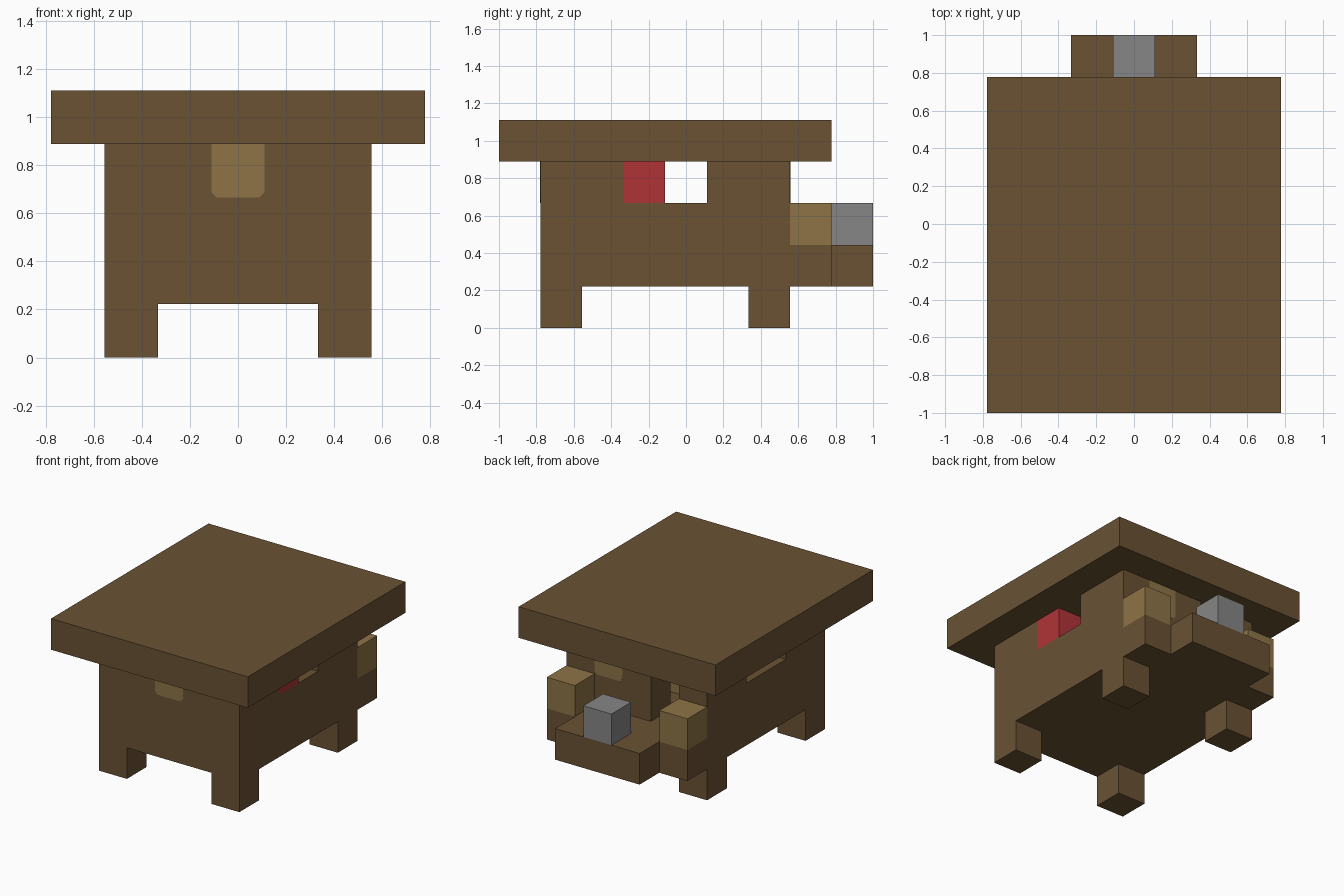
import bpy
import bmesh
from mathutils import Vector

if "Cube" in bpy.data.objects:
    bpy.data.objects.remove(bpy.data.objects["Cube"], do_unlink=True)

U = 2 / 9                          # one building block
ORIGIN = Vector((3.5, 4.5, 0))     # centre of the block grid


def material(name, rgb):
    mat = bpy.data.materials.new(name)
    mat.use_nodes = True
    mat.diffuse_color = (*rgb, 1)
    mat.node_tree.nodes["Principled BSDF"].inputs["Base Color"].default_value = (*rgb, 1)
    return mat


brown = material("dark_wood", (0.144, 0.084, 0.034))
tan = material("light_wood", (0.270, 0.174, 0.061))
red = material("red", (0.434, 0.033, 0.037))
grey = material("grey_stone", (0.238, 0.238, 0.238))


def extrude(name, profile, axis, start, end, mat):
    """Extrude a profile, given in block units, along the x or y axis."""
    def point(a, b, depth):
        p = (depth, a, b) if axis == "x" else (a, depth, b)
        return (Vector(p) - ORIGIN) * U

    bm = bmesh.new()
    face = bm.faces.new([bm.verts.new(point(a, b, start)) for a, b in profile])
    made = bmesh.ops.extrude_face_region(bm, geom=[face])["geom"]
    shift = point(0, 0, end) - point(0, 0, start)
    bmesh.ops.translate(bm, vec=shift, verts=[v for v in made if isinstance(v, bmesh.types.BMVert)])
    bmesh.ops.recalc_face_normals(bm, faces=bm.faces)
    mesh = bpy.data.meshes.new(name)
    bm.to_mesh(mesh)
    bm.free()
    mesh.materials.append(mat)
    obj = bpy.data.objects.new(name, mesh)
    bpy.context.collection.objects.link(obj)
    return obj


def block(name, x, y, z, mat):
    corners = [(y[0], z[0]), (y[1], z[0]), (y[1], z[1]), (y[0], z[1])]
    return extrude(name, corners, "x", x[0], x[1], mat)


# Side walls with legs, window notch and porch step
side = [(1, 0), (2, 0), (2, 1), (6, 1), (6, 0), (7, 0), (7, 1), (8, 1),
        (8, 2), (7, 2), (7, 4), (5, 4), (5, 3), (3, 3), (3, 4), (1, 4)]
for label, x in (("right", 1), ("left", 5)):
    extrude(label + "_wall", side, "x", x, x + 1, brown)
    block(label + "_porch_post", (x, x + 1), (7, 8), (2, 3), tan)

# Floor, porch, end walls and roof
block("floor", (2, 5), (1, 9), (1, 2), brown)
block("front_wall", (2, 5), (1, 2), (2, 4), brown)
block("back_wall", (3, 5), (6, 7), (2, 4), brown)
block("roof", (0, 7), (0, 8), (4, 5), brown)

# Light panels running through the end walls, lower corners clipped
C, LIP = 0.1, 0.01
for label, x, y in (("front", 3, 1), ("back", 4, 6)):
    panel = [(x + C, 3), (x + 1 - C, 3), (x + 1, 3 + C), (x + 1, 4), (x, 4), (x, 3 + C)]
    extrude(label + "_panel", panel, "y", y - LIP, y + 1 + LIP, tan)

# Fittings
block("window_shutter", (5, 6), (3, 4), (3, 4), red)
block("porch_stone", (3, 4), (8, 9), (2, 3), grey)
block("inner_table", (3, 4), (4, 5), (2, 3), tan)
